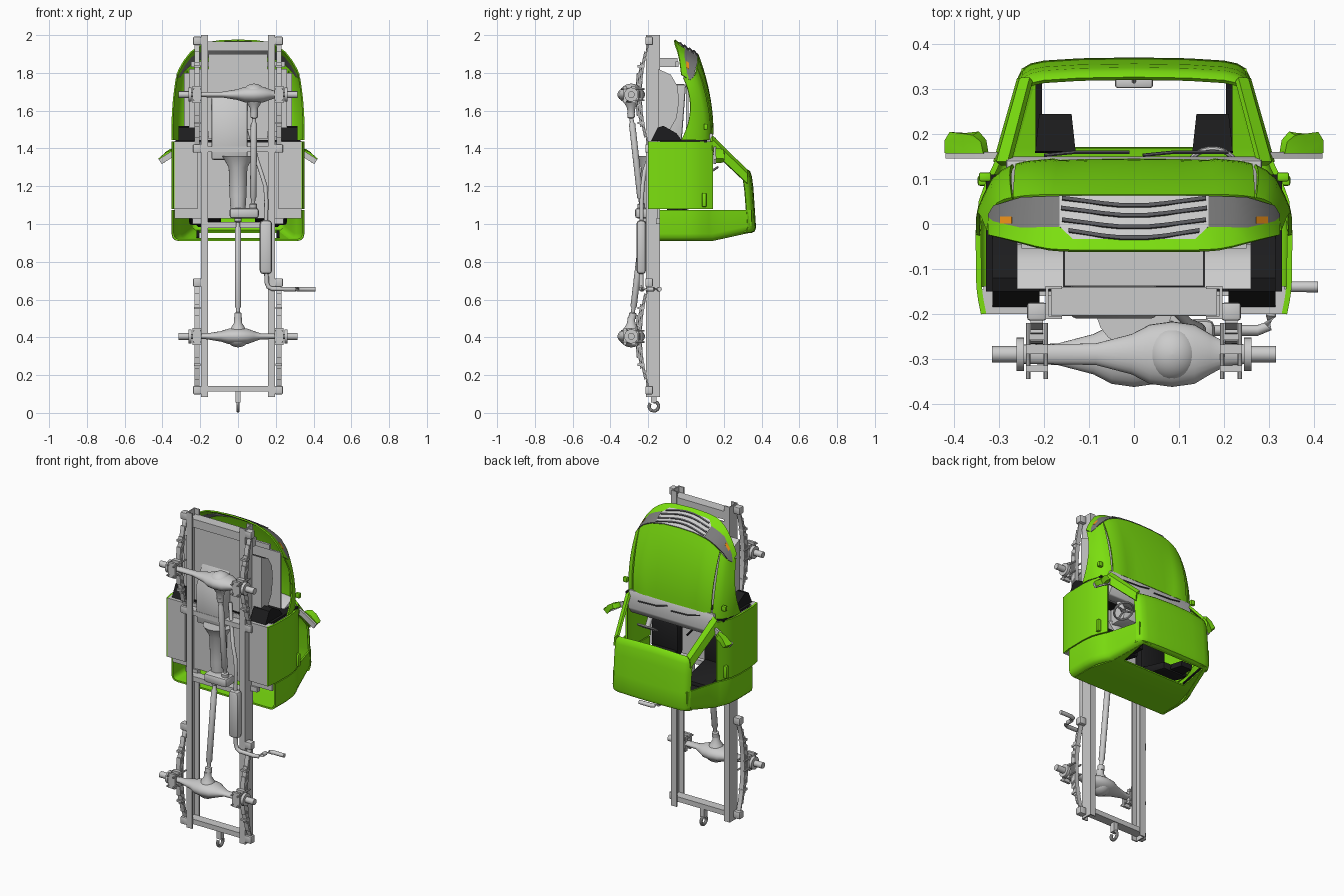
import bpy, bmesh, math
from mathutils import Vector as V

def material(name, c):
    m = bpy.data.materials.new(name)
    m.diffuse_color = (*c, 1)
    return m
GREEN = material("green paint", (0.2, 0.74, 0.005))
BLACK = material("black trim", (0.012, 0.012, 0.013))
DARK = material("dark grey", (0.1, 0.1, 0.11))
LAMP = material("lamp grey", (0.2, 0.2, 0.2))
ORANGE = material("indicator orange", (0.9, 0.3, 0.01))

def finish(name, bm, mat=None, mirror=False, thick=0, bevel=0):
    bmesh.ops.recalc_face_normals(bm, faces=bm.faces)
    me = bpy.data.meshes.new(name)
    bm.to_mesh(me)
    bm.free()
    me.shade_smooth()
    ob = bpy.data.objects.new(name, me)
    bpy.context.collection.objects.link(ob)
    if mat:
        me.materials.append(mat)
    if mirror:
        md = ob.modifiers.new("mirror", 'MIRROR')
        md.merge_threshold = 0.0005
    if thick:
        md = ob.modifiers.new("thickness", 'SOLIDIFY')
        md.thickness, md.offset = thick, 0
    if bevel:
        md = ob.modifiers.new("bevel", 'BEVEL')
        md.width, md.segments = bevel, 2
    ob.modifiers.new("sharp", 'EDGE_SPLIT').split_angle = math.radians(35)
    return ob

def grid(name, rows, mat=None, mirror=True, thick=0.008, skip=()):
    bm = bmesh.new()
    vs = [[bm.verts.new(p) for p in r] for r in rows]
    for i in range(len(vs) - 1):
        for j in range(len(vs[0]) - 1):
            if (i, j) not in skip:
                bm.faces.new((vs[i][j], vs[i + 1][j], vs[i + 1][j + 1], vs[i][j + 1]))
    return finish(name, bm, mat, mirror, thick)

def prism(name, prof, x0, x1, mat=None, mirror=False, bevel=0):
    """(y, z) profile extruded along x"""
    bm = bmesh.new()
    f = bm.faces.new([bm.verts.new((x0, y, z)) for y, z in prof])
    r = bmesh.ops.extrude_face_region(bm, geom=[f])
    bmesh.ops.translate(bm, vec=(x1 - x0, 0, 0), verts=[v for v in r['geom'] if isinstance(v, bmesh.types.BMVert)])
    return finish(name, bm, mat, mirror, 0, bevel)

def box(name, x0, x1, y0, y1, z0, z1, mat=None, mirror=False, bevel=0):
    return prism(name, [(y0, z0), (y1, z0), (y1, z1), (y0, z1)], x0, x1, mat, mirror, bevel)

def tube(name, pts, radii, n=16, mat=None, mirror=False, flat=1):
    """round sweep through pts; flat squashes the section along z"""
    pts = [V(p) for p in pts]
    if not isinstance(radii, (list, tuple)):
        radii = [radii] * len(pts)
    bm = bmesh.new()
    rings = []
    for i, p in enumerate(pts):
        t = (pts[min(i + 1, len(pts) - 1)] - pts[max(i - 1, 0)]).normalized()
        a = t.cross(V((0.13, 1, 0.2)) if abs(t.y) < 0.9 else V((1, 0, 0))).normalized()
        b = t.cross(a)
        ring = []
        for k in range(n):
            w = 2 * math.pi * k / n
            d = (a * math.cos(w) + b * math.sin(w)) * radii[i]
            ring.append(bm.verts.new(p + V((d.x, d.y, d.z * flat))))
        rings.append(ring)
    for r, s in zip(rings, rings[1:]):
        for k in range(n):
            bm.faces.new((r[k], r[(k + 1) % n], s[(k + 1) % n], s[k]))
    bm.faces.new(rings[0])
    bm.faces.new(rings[-1])
    return finish(name, bm, mat, mirror)

def lerp(x, tab):
    for (a, fa), (b, fb) in zip(tab, tab[1:]):
        if x <= b:
            return fa + (fb - fa) * max(0, (x - a) / (b - a))
    return tab[-1][1]

# ---- ladder frame: C-channel rails and crossmembers
box("rail_web", 0.19, 0.197, -0.212, -0.138, 0.085, 2.0, mirror=True)
for y in (-0.212, -0.145):
    box("rail_flange", 0.16, 0.195, y, y + 0.007, 0.085, 2.0, mirror=True)
for z in (0.112, 0.98, 1.38):
    box("crossmember", -0.19, 0.19, -0.205, -0.15, z, z + 0.03)
box("front_crossmember", -0.185, 0.185, -0.204, -0.14, 1.915, 1.965)

# ---- axles, springs and differentials
for tag, za, xd, s in (("rear", 0.405, 0, -1), ("front", 1.685, 0.085, 1)):
    ya = -0.29
    for k in range(4):
        L = 0.285 * (1 - 0.2 * k)
        rows = [[(x, -0.237 + 0.045 * (u * L / 0.285) ** 2 - 0.009 * k, za + u * L) for x in (0.203, 0.23)]
                for u in [i / 8 - 1 for i in range(17)]]
        grid(tag + "_leaf_spring", rows, thick=0.007)
    for z in (za - 0.285, za + 0.285):
        box("spring_shackle", 0.195, 0.238, -0.215, -0.175, z - 0.022, z + 0.022, mirror=True, bevel=0.006)
    for u in (-0.15, 0.15):
        box("spring_clip", 0.199, 0.234, -0.258, -0.22, za + u - 0.006, za + u + 0.006, mirror=True)
    box("spring_plate", 0.192, 0.24, -0.33, -0.315, za - 0.045, za + 0.045, mirror=True)
    box("spring_seat", 0.192, 0.24, -0.29, -0.268, za - 0.045, za + 0.045, mirror=True)
    for dx in (0.196, 0.236):
        for dz in (-0.03, 0.03):
            tube("u_bolt", [(dx, -0.345, za + dz), (dx, -0.22, za + dz)], 0.005, 8, mirror=True)
    prof = [(-0.255, 0.021), (xd - 0.17, 0.024), (xd - 0.09, 0.045), (xd - 0.05, 0.066), (xd, 0.073),
            (xd + 0.05, 0.066), (xd + 0.085, 0.045), (xd + 0.12, 0.026), (0.255, 0.021)]
    tube(tag + "_axle_housing", [(x, ya, za) for x, r in prof], [r for x, r in prof], 24, flat=0.62)
    tube(tag + "_hub_flange", [(0.245, ya, za), (0.25, ya, za), (0.262, ya, za)], 0.037, 24, mirror=True)
    tube(tag + "_hub", [(0.26, ya, za), (0.316, ya, za)], 0.018, 20, mirror=True)
    dome = [(math.sin(a) * 0.058, 0.063 * math.cos(a)) for a in [i * math.pi / 16 for i in range(9)]]
    tube(tag + "_diff_cover", [(xd, ya, za + s * h) for h, r in dome], [max(r, 0.001) for h, r in dome], 28)
    tube(tag + "_pinion", [(xd, ya, za - s * h) for h in (0, 0.05, 0.07, 0.1)], [0.055, 0.035, 0.022, 0.02], 20)

# ---- driveline
def shaft(name, a, b):
    a, b = V(a), V(b)
    tube(name, [a.lerp(b, t) for t in (0, 0.05, 0.06, 0.1, 0.12, 0.88, 0.9, 0.94, 0.95, 1)],
         [0.02, 0.02, 0.011, 0.011, 0.017, 0.017, 0.011, 0.011, 0.02, 0.02])
shaft("rear_driveshaft", (0, -0.285, 0.5), (0, -0.22, 1.04))
shaft("front_driveshaft", (0.085, -0.292, 1.59), (0.08, -0.235, 1.08))
box("transfer_case", -0.045, 0.11, -0.27, -0.185, 1.03, 1.085, bevel=0.015)
tube("gearbox", [(0, -0.19, z) for z in (1.08, 1.15, 1.3, 1.36)], [0.04, 0.045, 0.05, 0.085], 20)
prism("engine", [(-0.2, 1.34), (-0.03, 1.34), (0, 1.74), (-0.12, 1.74), (-0.21, 1.56)], -0.14, 0.05, bevel=0.01)
# exhaust
box("muffler", 0.115, 0.18, -0.262, -0.212, 0.735, 1.02, bevel=0.018)
tube("front_exhaust_pipe", [(0.148, -0.235, 1.0), (0.15, -0.235, 1.12), (0.145, -0.23, 1.2),
     (0.12, -0.22, 1.28), (0.1, -0.2, 1.34), (0.06, -0.16, 1.5)], 0.011, 12)
tube("tail_pipe", [(0.15, -0.237, 0.75), (0.152, -0.237, 0.69), (0.16, -0.237, 0.668), (0.18, -0.237, 0.657),
     (0.275, -0.237, 0.655), (0.298, -0.228, 0.655), (0.305, -0.205, 0.655), (0.306, -0.17, 0.655),
     (0.315, -0.148, 0.655), (0.335, -0.14, 0.655), (0.41, -0.14, 0.655)], 0.012, 14)
# tow hook
tube("tow_hook", [(0, -0.17 + 0.025 * math.sin(a), 0.035 + 0.025 * math.cos(a))
     for a in [i * 0.3 for i in range(19)]], 0.009, 10)
box("tow_hook_mount", -0.014, 0.014, -0.185, -0.155, 0.055, 0.115)

# ---- cab shell: side(y) is the half width of the body at each height
def side(y):
    return lerp(y, [(-0.2, 0.34), (-0.15, 0.35), (-0.02, 0.352), (0.05, 0.345), (0.1, 0.327), (0.14, 0.308), (0.345, 0.25)])
def back(y):
    return 0.915 + max(0, y - 0.14) * 0.22
ys = [-0.2, -0.17, -0.14, -0.02, 0.02, 0.05, 0.08, 0.1, 0.12, 0.14]
grid("door", [[(side(y) - 0.005, y, z) for y in ys] for z in (1.08, 1.2, 1.3, 1.437)], GREEN, thick=0.012)
yq = ys[2:] + [0.2, 0.28, 0.345]
grid("cab_quarter", [[(side(y) - 0.005 - d, y, back(y) + dz if dz < 0.1 else 1.074) for y in yq]
     for d, dz in ((0.032, 0), (0.016, 0.004), (0.005, 0.015), (0, 0.034), (0, 1))], GREEN, thick=0.01)
yb = [-0.14, 0, 0.14, 0.17, 0.33, 0.35]
grid("cab_back_wall", [[(x, y, back(y)) for x in (0, 0.12, 0.215, side(y) - 0.037)] for y in yb],
     GREEN, thick=0.01, skip=((3, 0), (3, 1)))
for x, y0, y1 in ((0.205, 0.17, 0.33),):
    grid("rear_window_trim", [[(x, y, back(y) + 0.006), (x + 0.014, y, back(y) + 0.006)] for y in (y0, y1)], BLACK)
rx = [(0, 0.366), (0.12, 0.364), (0.2, 0.359), (0.228, 0.353), (0.245, 0.343), (0.254, 0.325)]
rz = [(0.958, 0.018), (0.964, 0.006), (0.98, 0), (1.07, 0.006), (1.19, 0.014), (1.25, 0.022), (1.275, 0.03), (1.285, 0.042)]
grid("roof", [[(x, y - d, z - (x / 0.25) ** 2 * 0.015 * (z > 1.1)) for x, y in rx] for z, d in rz], GREEN, thick=0.01)
grid("windscreen_pillar", [[(0.278, 0.135, 1.465), (0.302, 0.135, 1.445), (0.307, 0.137, 1.39)],
     [(0.229, 0.322, 1.282), (0.249, 0.322, 1.265), (0.254, 0.322, 1.215)]], GREEN, thick=0.014)
box("door_handle", 0.325, 0.348, 0.085, 0.108, 1.09, 1.165, GREEN, True, 0.005)
box("door_hinge_side_lamp", 0.318, 0.345, 0.095, 0.115, 1.5, 1.53, GREEN, True, 0.004)

# ---- nose: plan curve zc(x), raked front face
def zc(x):
    return lerp(abs(x), [(0, 0), (0.1, -0.004), (0.165, -0.014), (0.21, -0.03), (0.25, -0.055), (0.285, -0.095), (0.31, -0.135), (0.33, -0.18)])
def nose(x, y, off=0):
    return (x, y, 1.9 + (0.06 - y) * 0.58 + zc(x) + off)
def skin(name, cols, mat, z0, bulge=0):
    rows = []
    for i in range(13):
        s = i / 12
        row = []
        for xr, yr, xf, yf, arch in cols:
            z1 = nose(xf, yf)[2]
            row.append((xr + (xf - xr) * s + bulge * 4 * s * (1 - s) * xr,
                        yr + (yf - yr) * s * s + arch * 4 * s * (1 - s), z0 + (z1 - z0) * s))
        rows.append(row)
    grid(name, rows, mat)
skin("bonnet", [(0, 0.142, 0, 0.062, 0), (0.1, 0.141, 0.1, 0.062, 0), (0.165, 0.139, 0.18, 0.062, 0),
     (0.18, 0.142, 0.2, 0.062, 0), (0.235, 0.137, 0.24, 0.06, 0), (0.262, 0.131, 0.268, 0.056, 0)], GREEN, 1.475)
skin("fender", [(0.266, 0.13, 0.27, 0.056, 0), (0.29, 0.118, 0.288, 0.052, 0), (0.312, 0.098, 0.302, 0.045, 0),
     (0.33, 0.065, 0.312, 0.03, 0), (0.344, 0.02, 0.32, 0.01, 0.018), (0.347, -0.025, 0.325, -0.015, 0.045)],
     GREEN, 1.445, 0.025)
xs = [0, 0.1, 0.165, 0.19, 0.22, 0.25, 0.285, 0.31, 0.322]
top = [(0.165, 0.061), (0.25, 0.058), (0.31, 0.04), (0.322, 0.02)]
mid = [(0.1, -0.036), (0.135, -0.036), (0.165, -0.008), (0.25, -0.01), (0.31, 0.005), (0.322, 0.015)]
low = [(0.15, -0.06), (0.2, -0.056), (0.26, -0.04), (0.322, -0.025)]
hx = xs[2:]
grid("headlight", [[nose(x, lerp(x, top)) for x in hx], [nose(x, lerp(x, mid)) for x in hx]], LAMP)
gx = [0, 0.1, 0.135, 0.165]
grid("grille_panel", [[nose(x, 0.061) for x in gx], [nose(x, 0.02) for x in gx], [nose(x, lerp(x, mid)) for x in gx]])
grid("front_bumper_panel", [[nose(x, lerp(x, mid)) for x in [0, 0.1, 0.135] + hx],
     [nose(x, lerp(x, low), 0.004) for x in [0, 0.1, 0.135] + hx]], GREEN)
for y, w in ((0.056, 0.16), (0.034, 0.162), (0.008, 0.16), (-0.016, 0.145)):
    pts = [(0, y - 0.016), (0.03, y - 0.016), (0.07, y - 0.012), (w, y)]
    grid("grille_slat", [[nose(x, a + 0.005, 0.006) for x, a in pts], [nose(x, a - 0.003, 0.006) for x, a in pts]], DARK)
grid("indicator", [[nose(x, y, 0.003) for x in (0.27, 0.295)] for y in (0.0, 0.015)], ORANGE)

# ---- engine bay and floor
box("radiator", -0.155, 0.155, -0.138, -0.045, 1.83, 1.88)
box("radiator_support", -0.25, 0.25, -0.055, -0.04, 1.83, 1.86)
box("engine_undertray", -0.157, 0.157, -0.15, -0.142, 1.45, 1.9)
prism("wheel_liner", [(-0.145, 1.49), (-0.085, 1.5), (-0.05, 1.56), (-0.037, 1.65), (-0.045, 1.73), (-0.08, 1.79), (-0.145, 1.82)],
      0.157, 0.26, None, True)
box("bonnet_liner", -0.285, 0.285, 0.0, 0.012, 1.46, 1.8)
box("firewall", -0.33, 0.33, -0.15, 0.11, 1.432, 1.445, BLACK)
prism("footwell_guard", [(-0.185, 1.44), (-0.02, 1.44), (-0.05, 1.48), (-0.12, 1.52), (-0.15, 1.51)], 0.21, 0.315, BLACK, True)
box("cab_floor", -0.335, 0.335, -0.15, -0.138, 1.03, 1.44)
box("sill", 0.215, 0.34, -0.2, -0.145, 1.08, 1.437, None, True)
for z in (1.0, 1.4):
    box("cab_mount", 0.16, 0.24, -0.16, -0.13, z, z + 0.03, None, True)

# ---- interior
prism("dashboard", [(0.0, 1.43), (0.0, 1.38), (0.07, 1.34), (0.125, 1.335), (0.148, 1.37), (0.15, 1.43), (0.142, 1.48), (0.125, 1.48)],
      -0.285, 0.285, bevel=0.006)
for x in (-0.175, 0.175):
    box("seat_cushion", x - 0.09, x + 0.09, -0.1, -0.04, 1.05, 1.25, BLACK, bevel=0.02)
    prism("seat_back", [(-0.08, 1.04), (-0.08, 1.1), (0.15, 1.04), (0.15, 0.99)], x - 0.085, x + 0.085, BLACK, bevel=0.018)
    grid("headrest", [[(x - 0.045, 0.16, 1.01), (x + 0.045, 0.16, 1.01)], [(x - 0.036, 0.243, 1.0), (x + 0.036, 0.243, 1.0)]],
         BLACK, False, 0.03)
c, e = V((0.175, 0.12, 1.27)), V((0, 0.84, 0.54))
tube("steering_wheel", [c + V((0.056, 0, 0)) * math.cos(a) + e * 0.056 * math.sin(a)
     for a in [i * math.pi / 16 for i in range(33)]], 0.006, 8)
for a in (0.2, math.pi - 0.2, -math.pi / 2):
    tube("steering_spoke", [c, c + V((0.055, 0, 0)) * math.cos(a) + e * 0.055 * math.sin(a)], 0.006, 6)
tube("steering_column", [c, c + V((0, -0.05, 0.09))], 0.015, 12)
tube("gear_lever", [(0, -0.14, 1.25), (0, -0.01, 1.22)], 0.006, 8, BLACK)
box("rear_view_mirror", -0.042, 0.042, 0.303, 0.326, 1.215, 1.23, bevel=0.005)
tube("mirror_stem", [(0, 0.315, 1.225), (0, 0.338, 1.25)], 0.005, 8)
for x in (-0.2, 0.02):
    tube("wiper", [(x, 0.153, 1.455), (x + 0.07, 0.16, 1.44), (x + 0.19, 0.16, 1.435)], 0.004, 6, DARK)

# ---- door mirrors
grid("door_mirror_arm", [[(x, y, z) for x, z in ((0.29, 1.4), (0.34, 1.375), (0.412, 1.33))] for y in (0.146, 0.16)], thick=0.03)
grid("door_mirror", [[(x, y, z) for x, z in ((x0, 1.385), ((x0 + x1) / 2, 1.368), (x1, 1.335))]
     for y, x0, x1 in ((0.158, 0.33, 0.412), (0.185, 0.335, 0.412), (0.202, 0.352, 0.4))], GREEN, thick=0.03)
